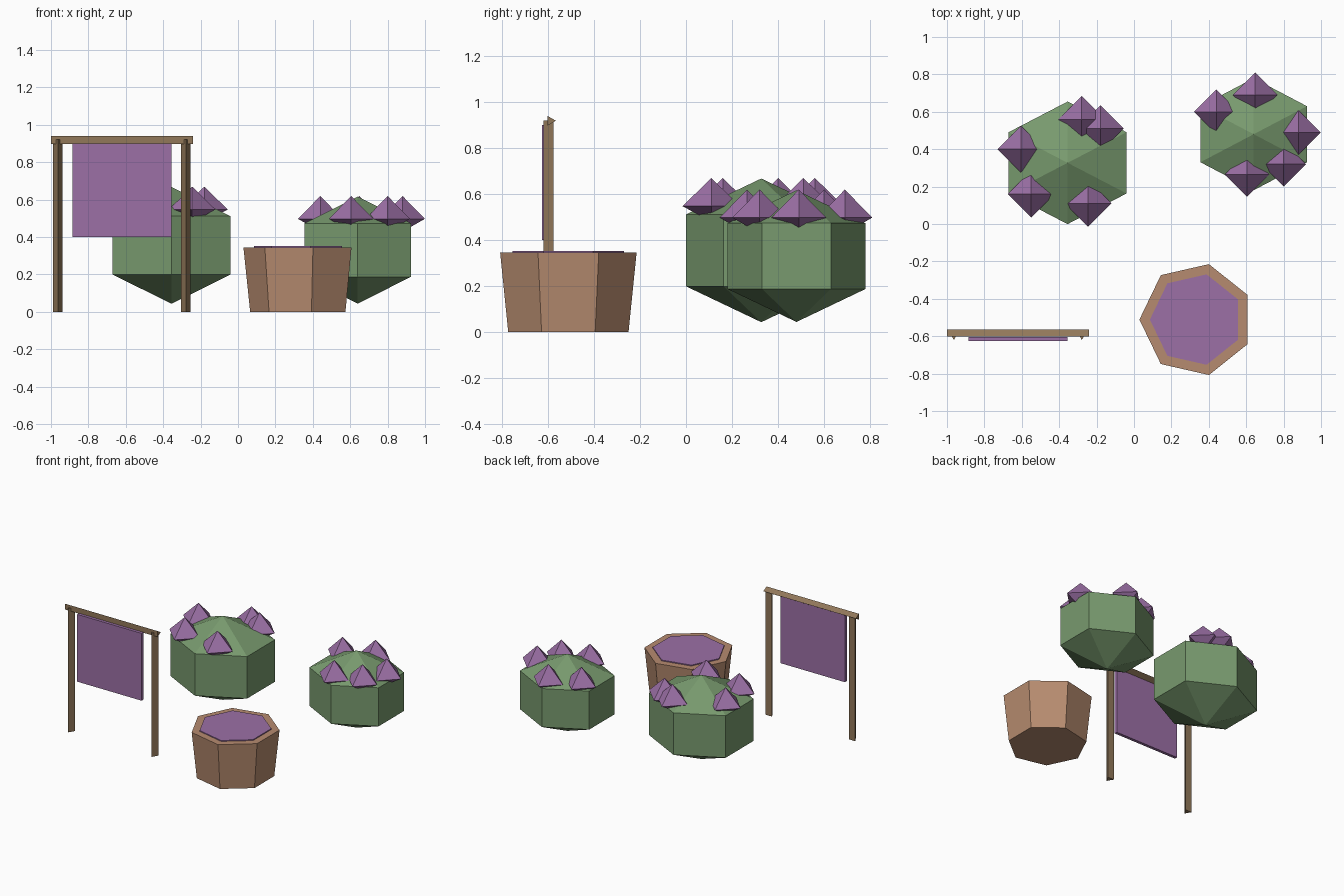
import bpy
import bmesh
from math import sin, cos, pi

cube = bpy.data.objects.get("Cube")
if cube:
    bpy.data.objects.remove(cube, do_unlink=True)


def make_material(name, rgb):
    mat = bpy.data.materials.new(name)
    mat.use_nodes = True
    color = (*rgb, 1.0)
    mat.diffuse_color = color
    bsdf = next(n for n in mat.node_tree.nodes if n.type == "BSDF_PRINCIPLED")
    bsdf.inputs["Base Color"].default_value = color
    return mat


GREEN = make_material("leaf green", (0.188, 0.323, 0.156))
PURPLE = make_material("purple", (0.332, 0.162, 0.381))
CLAY = make_material("clay brown", (0.47, 0.26, 0.16))
WOOD = make_material("wood brown", (0.287, 0.188, 0.102))


def finish(name, bm, mat, location, rotation=(0, 0, 0)):
    bmesh.ops.recalc_face_normals(bm, faces=bm.faces)
    mesh = bpy.data.meshes.new(name)
    bm.to_mesh(mesh)
    bm.free()
    mesh.materials.append(mat)
    obj = bpy.data.objects.new(name, mesh)
    obj.location = location
    obj.rotation_euler = rotation
    bpy.context.collection.objects.link(obj)
    return obj


def faceted(name, sides, start, profile, mat, location, squash=1.0, rotation=(0, 0, 0)):
    """Stack of polygon rings from (radius, z) pairs; zero radius is a point."""
    bm = bmesh.new()
    rings = []
    for r, z in profile:
        count = sides if r else 1
        angles = [start + 2 * pi * i / sides for i in range(count)]
        rings.append([bm.verts.new((r * cos(a), r * sin(a) * squash, z)) for a in angles])
    for low, high in zip(rings, rings[1:]):
        for i in range(sides):
            j = (i + 1) % sides
            if len(low) == 1:
                bm.faces.new((low[0], high[j], high[i]))
            elif len(high) == 1:
                bm.faces.new((low[i], low[j], high[0]))
            else:
                bm.faces.new((low[i], low[j], high[j], high[i]))
    for ring in (rings[0], rings[-1]):
        if len(ring) > 1:
            bm.faces.new(ring)
    return finish(name, bm, mat, location, rotation)


def box(name, low, high, mat):
    bm = bmesh.new()
    bmesh.ops.create_cube(bm, size=1)
    bmesh.ops.scale(bm, vec=[h - l for l, h in zip(low, high)], verts=bm.verts)
    return finish(name, bm, mat, [(l + h) / 2 for l, h in zip(low, high)])


def bush(name, center, radius, squash, half, flower_z, flower_r, spots):
    # Six-sided body with a point above and below
    body = [(0, -half), (radius, -half / 2), (radius, half / 2), (0, half)]
    faceted(name + "_bush", 6, pi / 2, body, GREEN, center, squash)
    # Four-sided flowers set into the crown
    petal = [(0, -0.068), (flower_r, 0), (0, 0.122)]
    for i, (x, y) in enumerate(spots):
        faceted(f"{name}_flower_{i + 1}", 4, 0, petal, PURPLE, (x, y, flower_z))


bush("right", (-0.355, 0.327, 0.355), 0.364, 0.9, 0.312, 0.547, 0.125,
     [(-0.605, 0.4), (-0.28, 0.56), (-0.18, 0.51), (-0.55, 0.16), (-0.245, 0.11)])
bush("left", (0.64, 0.48, 0.33), 0.329, 0.91, 0.286, 0.497, 0.119,
     [(0.44, 0.6), (0.648, 0.69), (0.88, 0.49), (0.8, 0.32), (0.605, 0.265)])

# Seven-sided planter with a shallow raised filling
faceted("planter", 7, pi, [(0.268, 0), (0.304, 0.345)], CLAY, (0.333, -0.511, 0))
faceted("planter_filling", 7, pi, [(0.248, 0.34), (0.248, 0.352)], PURPLE, (0.333, -0.511, 0))

# Sign frame of three-sided timbers
for side, x in (("right", -0.963), ("left", -0.279)):
    faceted(side + "_post", 3, -pi / 2, [(0.03, 0), (0.03, 0.92)], WOOD, (x, -0.59, 0))
faceted("top_beam", 3, pi / 2, [(0.025, 0), (0.025, 0.76)], WOOD,
        (-1, -0.59, 0.918), rotation=(0, pi / 2, 0))

# Hanging banner
box("banner", (-0.885, -0.625, 0.4), (-0.355, -0.603, 0.9), PURPLE)
